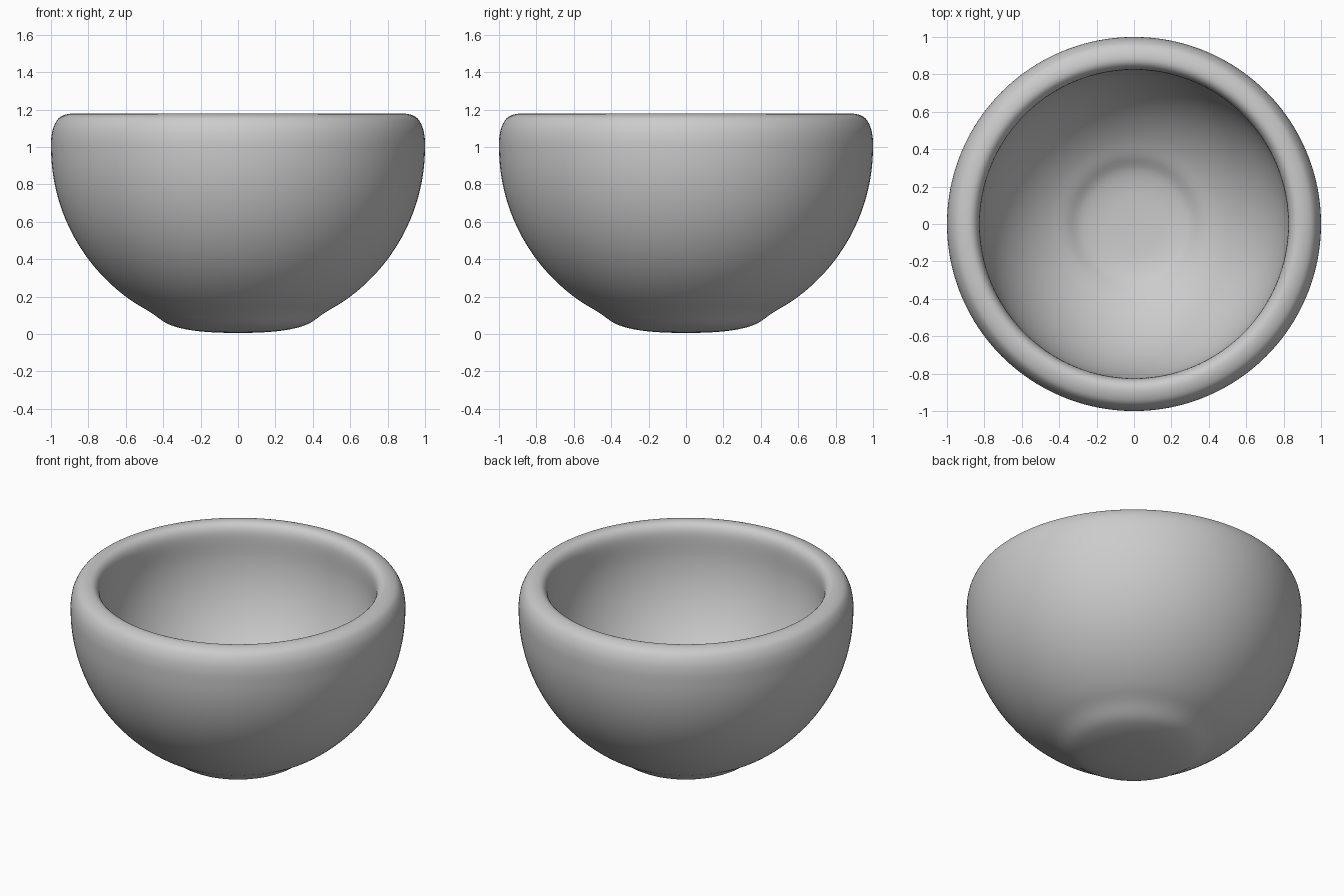
import bpy, bmesh, math
from mathutils import Vector

if "Cube" in bpy.data.objects:
    bpy.data.objects.remove(bpy.data.objects["Cube"])

CENTRE_Z = 1.0


def arc(radius, start, end, steps):
    """Points (r, z) on a sphere section; angles in degrees from straight down."""
    pts = []
    for i in range(steps + 1):
        a = math.radians(start + (end - start) * i / steps)
        pts.append((radius * math.sin(a), CENTRE_Z - radius * math.cos(a)))
    return pts


def smooth_path(pts, steps=4):
    """Catmull-Rom curve through the given (r, z) points."""
    p = [Vector(q) for q in pts]
    p = [p[0]] + p + [p[-1]]
    out = []
    for i in range(1, len(p) - 2):
        a, b, c, d = p[i - 1:i + 3]
        for s in range(steps):
            t = s / steps
            out.append(0.5 * (2 * b + (c - a) * t + (2 * a - 5 * b + 4 * c - d) * t * t
                              + (3 * b - a - 3 * c + d) * t ** 3))
    return out + [p[-1]]


# Gently domed foot, spherical outer wall
profile = [(0, 0.005), (0.12, 0.008), (0.22, 0.016), (0.31, 0.032), (0.385, 0.059)]
profile += arc(1.0, 28, 90, 10)
# Thick rounded rim
profile += [(0.997, 1.06), (0.985, 1.11), (0.96, 1.152), (0.925, 1.172), (0.885, 1.178),
            (0.855, 1.168), (0.834, 1.14), (0.825, 1.09)]
# Spherical inner wall and nearly flat floor
profile += arc(0.826, 88, 26, 9)
profile += [(0.29, 0.213), (0.2, 0.19), (0.1, 0.182), (0, 0.18)]

# Lathe the profile into a bowl
bm = bmesh.new()
verts = [bm.verts.new((max(q.x, 0), 0, q.y)) for q in smooth_path(profile)]
edges = [bm.edges.new(pair) for pair in zip(verts, verts[1:])]
bmesh.ops.spin(bm, geom=verts + edges, cent=(0, 0, 0), axis=(0, 0, 1),
               angle=math.tau, steps=128)
bmesh.ops.remove_doubles(bm, verts=bm.verts, dist=0.0005)
bmesh.ops.recalc_face_normals(bm, faces=bm.faces)
for f in bm.faces:
    f.smooth = True

mesh = bpy.data.meshes.new("bowl")
bm.to_mesh(mesh)
bm.free()
bowl = bpy.data.objects.new("bowl", mesh)
bpy.context.collection.objects.link(bowl)
